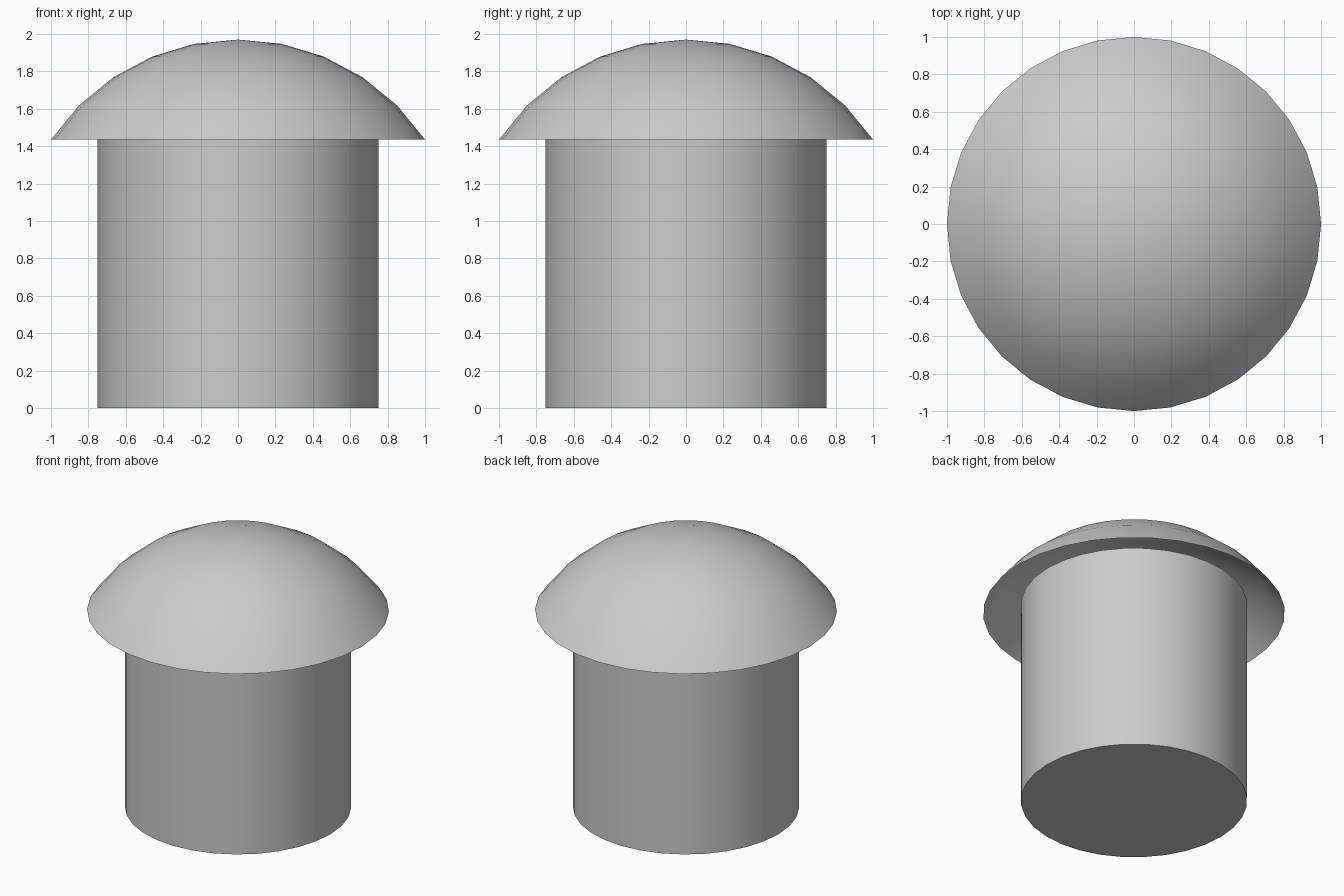
import bpy, bmesh, math

if "Cube" in bpy.data.objects:
    bpy.data.objects.remove(bpy.data.objects["Cube"])

SEGMENTS = 32


def finish(bm, name):
    """Turn a bmesh into a smooth-shaded object with sharp corners kept."""
    mesh = bpy.data.meshes.new(name)
    bm.to_mesh(mesh)
    bm.free()
    obj = bpy.data.objects.new(name, mesh)
    bpy.context.collection.objects.link(obj)
    bpy.ops.object.select_all(action='DESELECT')
    obj.select_set(True)
    bpy.context.view_layer.objects.active = obj
    bpy.ops.object.shade_smooth_by_angle(angle=math.radians(30))
    return obj


# Stem: capped cylinder reaching slightly up inside the hollow cap
stem_radius, stem_height = 0.75, 1.5
bm = bmesh.new()
bmesh.ops.create_cone(bm, cap_ends=True, segments=SEGMENTS,
                      radius1=stem_radius, radius2=stem_radius, depth=stem_height)
bmesh.ops.translate(bm, verts=bm.verts, vec=(0, 0, stem_height / 2))
finish(bm, "stem")

# Cap: open shell, the top five rings of a 16-ring sphere with rim radius 1
rings_kept, ring_step = 5, math.pi / 16
cap_radius = 1 / math.sin(rings_kept * ring_step)
cap_top = 1.97
bm = bmesh.new()
bmesh.ops.create_uvsphere(bm, u_segments=SEGMENTS, v_segments=16, radius=cap_radius)
cut = cap_radius * math.cos((rings_kept + 0.5) * ring_step)
bmesh.ops.delete(bm, geom=[v for v in bm.verts if v.co.z < cut], context='VERTS')
bmesh.ops.translate(bm, verts=bm.verts, vec=(0, 0, cap_top - cap_radius))
finish(bm, "cap")
